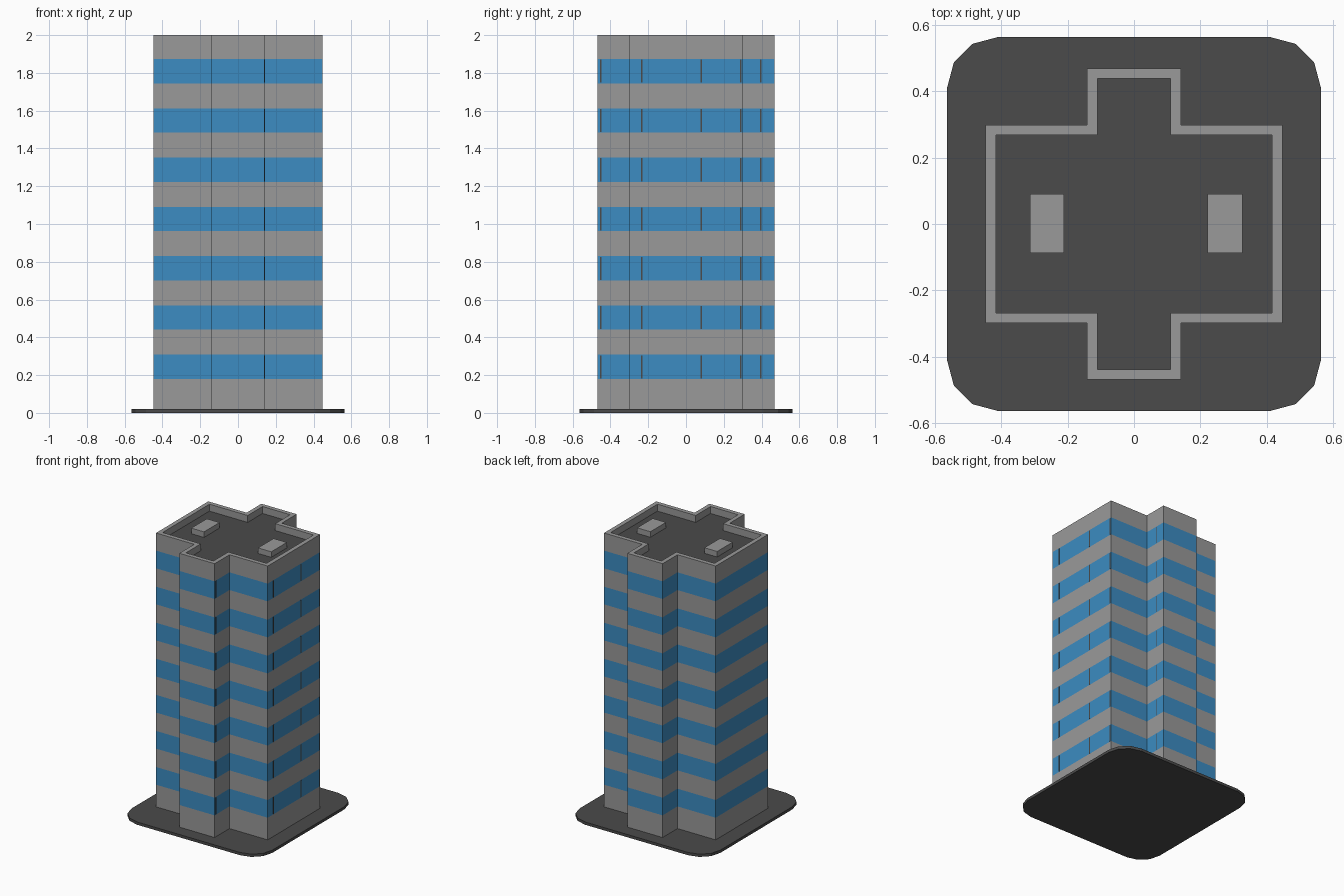
import bpy, bmesh, math

if "Cube" in bpy.data.objects:
    bpy.data.objects.remove(bpy.data.objects["Cube"])


def material(name, rgb):
    m = bpy.data.materials.new(name)
    m.diffuse_color = (*rgb, 1)
    m.use_nodes = True
    m.node_tree.nodes["Principled BSDF"].inputs["Base Color"].default_value = m.diffuse_color
    return m


GREY = material("concrete grey", (0.32, 0.32, 0.32))
BLUE = material("window blue", (0.045, 0.262, 0.539))
DARK = material("dark grey", (0.069, 0.069, 0.069))


def finish(name, bm, mats):
    bmesh.ops.recalc_face_normals(bm, faces=bm.faces)
    me = bpy.data.meshes.new(name)
    bm.to_mesh(me)
    bm.free()
    for m in mats:
        me.materials.append(m)
    ob = bpy.data.objects.new(name, me)
    bpy.context.collection.objects.link(ob)
    return ob


def box(name, x0, x1, y0, y1, z0, z1, mat):
    bm = bmesh.new()
    bmesh.ops.create_cube(bm, size=1)
    for v in bm.verts:
        v.co = ((x0, x1)[v.co.x > 0], (y0, y1)[v.co.y > 0], (z0, z1)[v.co.z > 0])
    return finish(name, bm, [mat])


def cross(inset):
    """Cross-shaped plan, counter-clockwise."""
    a, b, c, d = 0.447 - inset, 0.299 - inset, 0.141 - inset, 0.469 - inset
    q = [(a, b), (c, b), (c, d)]
    pts = []
    for sx, sy in ((1, 1), (-1, 1), (-1, -1), (1, -1)):
        part = [(x * sx, y * sy) for x, y in q]
        pts += part if sx * sy > 0 else part[::-1]
    return pts


def ring(bm, pts, z):
    return [bm.verts.new((x, y, z)) for x, y in pts]


def bridge(bm, lo, hi, mat):
    n = len(lo)
    for i in range(n):
        j = (i + 1) % n
        bm.faces.new((lo[i], lo[j], hi[j], hi[i])).material_index = mat


# Rounded ground slab
bm = bmesh.new()
half, r = 0.563, 0.152
plan = []
for k in range(4):
    ca = math.radians(45 + 90 * k)
    cx, cy = math.copysign(half - r, math.cos(ca)), math.copysign(half - r, math.sin(ca))
    for s in range(4):
        t = math.radians(90 * k + 30 * s)
        plan.append((cx + r * math.cos(t), cy + r * math.sin(t)))
lo, hi = ring(bm, plan, 0), ring(bm, plan, 0.02)
bridge(bm, lo, hi, 0)
bm.faces.new(lo[::-1])
bm.faces.new(hi)
finish("ground_slab", bm, [DARK])

# Tower walls with window bands, parapet and sunken roof
bm = bmesh.new()
bands = [(0.18 + 0.2608 * i, 0.308 + 0.2608 * i) for i in range(7)]
levels = [0.02] + [z for b in bands for z in b] + [2.0]
rings = [ring(bm, cross(0), z) for z in levels]
for i in range(len(levels) - 1):
    bridge(bm, rings[i], rings[i + 1], i % 2)
inner_top, inner_low = ring(bm, cross(0.031), 2.0), ring(bm, cross(0.031), 1.95)
bridge(bm, rings[-1], inner_top, 0)
bridge(bm, inner_top, inner_low, 0)
bm.faces.new(inner_low).material_index = 2
bm.faces.new(rings[0][::-1]).material_index = 0
finish("tower", bm, [GREY, BLUE, DARK])

# Rooftop plant boxes
box("roof_box_left", -0.313, -0.211, -0.087, 0.091, 1.95, 1.99, GREY)
box("roof_box_right", 0.221, 0.327, -0.087, 0.091, 1.95, 1.99, GREY)

# Thin dark mullions on the right-hand windows
for n, (z0, z1) in enumerate(bands):
    for y in (-0.452, -0.233, 0.08, 0.29, 0.396):
        x = 0.447 if abs(y) < 0.299 else 0.141
        box(f"mullion_{n}", x - 0.001, x + 0.001, y - 0.004, y + 0.004, z0 + 0.003, z1 - 0.003, DARK)
